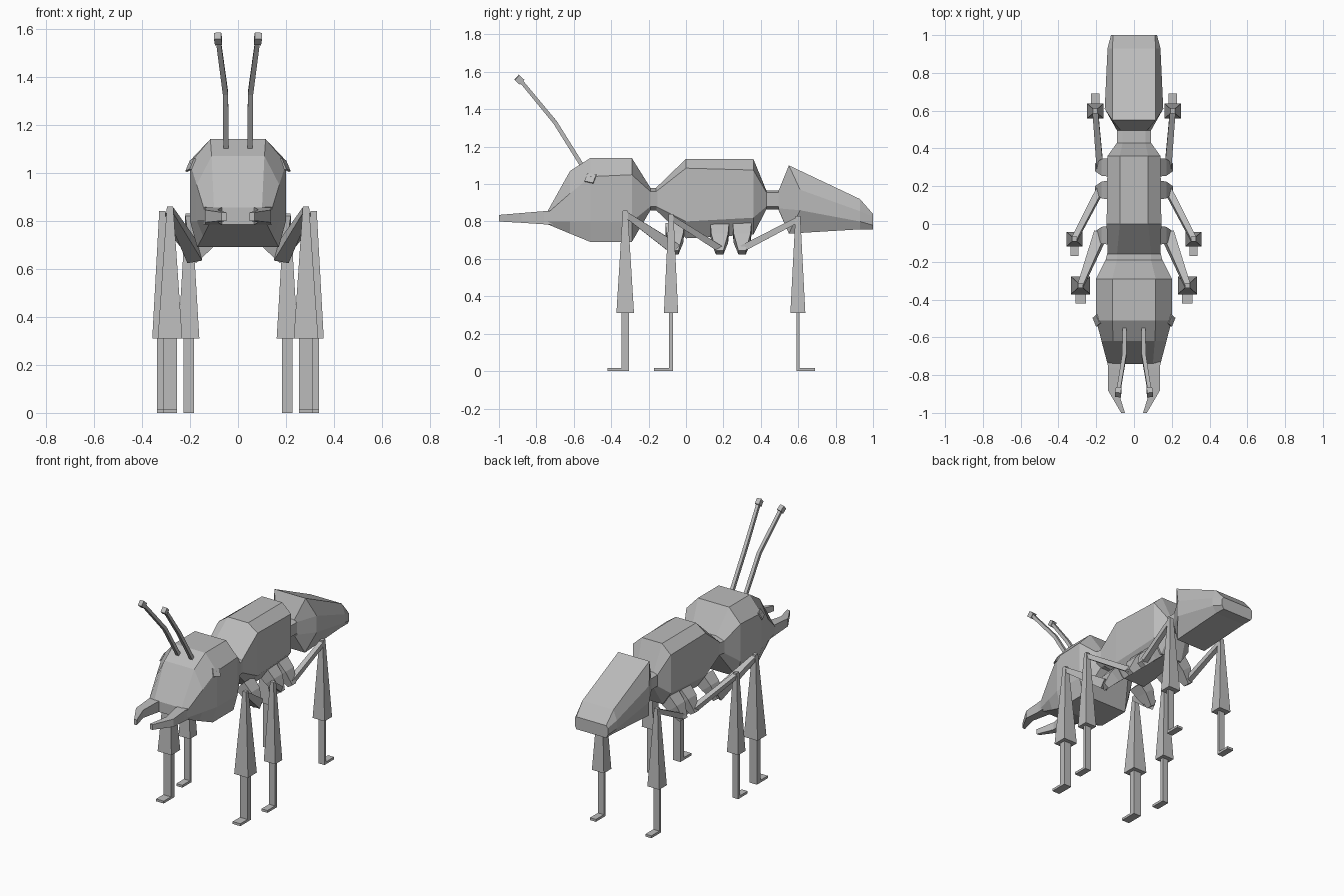
import bpy, bmesh
from mathutils import Vector

grey = bpy.data.materials.new("mid grey")
grey.diffuse_color = (0.5, 0.5, 0.5, 1)


def loft(name, strips, mirror=False):
    """Skin each strip (a list of equal-length vertex rings) and cap both ends."""
    bm = bmesh.new()
    for rings in strips:
        vs = [[bm.verts.new(p) for p in r] for r in rings]
        n = len(vs[0])
        for a, b in zip(vs, vs[1:]):
            for i in range(n):
                bm.faces.new((a[i], a[(i + 1) % n], b[(i + 1) % n], b[i]))
        bm.faces.new(vs[0][::-1])
        bm.faces.new(vs[-1])
    bmesh.ops.recalc_face_normals(bm, faces=bm.faces)
    me = bpy.data.meshes.new(name)
    bm.to_mesh(me)
    bm.free()
    me.materials.append(grey)
    ob = bpy.data.objects.new(name, me)
    bpy.context.collection.objects.link(ob)
    if mirror:
        ob.modifiers.new("mirror", 'MIRROR').use_mirror_merge = False
    return ob


def octagon(y, tw, sw, bw, zt, zu, zl, zb, ys=None):
    """Body section: half widths at top, side, bottom; four heights; side y."""
    ys = y if ys is None else ys
    half = [(tw, y, zt), (sw, ys, zu), (sw, ys, zl), (bw, y, zb)]
    return half + [(-x, yy, z) for x, yy, z in reversed(half)]


def strut(path):
    """Square tube rings along (point, half width x, half depth) entries."""
    pts = [Vector(p[0]) for p in path]
    rings = []
    for i, (_, w, h) in enumerate(path):
        t = (pts[min(i + 1, len(pts) - 1)] - pts[max(i - 1, 0)]).normalized()
        side = Vector((1, 0, 0))
        side = (side - t * side.dot(t)).normalized()
        up = t.cross(side)
        rings.append([pts[i] + side * w * a + up * h * b
                      for a, b in ((-1, -1), (1, -1), (1, 1), (-1, 1))])
    return rings


# body: head, thorax and abdomen
loft("head", [[
    octagon(-0.74, 0.10, 0.14, 0.12, 0.855, 0.845, 0.80, 0.785),
    octagon(-0.62, 0.11, 0.172, 0.145, 1.07, 0.95, 0.80, 0.735),
    octagon(-0.51, 0.115, 0.20, 0.17, 1.14, 1.04, 0.80, 0.69),
    octagon(-0.29, 0.115, 0.20, 0.17, 1.14, 1.05, 0.80, 0.69),
    octagon(-0.19, 0.09, 0.15, 0.11, 0.98, 0.96, 0.88, 0.86),
    octagon(-0.15, 0.09, 0.14, 0.11, 0.98, 0.96, 0.88, 0.86)]])
loft("thorax", [[
    octagon(-0.16, 0.09, 0.14, 0.11, 0.98, 0.96, 0.88, 0.86),
    octagon(0.0, 0.075, 0.145, 0.08, 1.135, 1.085, 0.80, 0.71),
    octagon(0.36, 0.075, 0.14, 0.08, 1.135, 1.075, 0.82, 0.73),
    octagon(0.43, 0.06, 0.09, 0.06, 0.965, 0.955, 0.88, 0.865),
    octagon(0.52, 0.06, 0.09, 0.06, 0.965, 0.955, 0.88, 0.865)]])
loft("abdomen", [[
    octagon(0.495, 0.07, 0.09, 0.07, 0.965, 0.955, 0.87, 0.86),
    octagon(0.55, 0.115, 0.155, 0.11, 1.10, 0.97, 0.86, 0.735, 0.61),
    octagon(0.93, 0.115, 0.14, 0.11, 0.92, 0.855, 0.80, 0.758),
    octagon(1.0, 0.11, 0.122, 0.11, 0.84, 0.825, 0.78, 0.757)]])

# mandibles: tapered, hooked inward at the tip
loft("mandible", [[
    [(xi, y, zb), (xo, y, zb), (xo, y, zt), (xi, y, zt)]
    for y, xi, xo, zb, zt in ((-0.66, 0.055, 0.145, 0.785, 0.86),
                              (-0.76, 0.07, 0.138, 0.785, 0.855),
                              (-0.88, 0.085, 0.138, 0.793, 0.845),
                              (-1.0, 0.048, 0.068, 0.80, 0.835))]], True)

# eyes: thin diamond plates on the head sides
centre = Vector((0.194, -0.51, 1.03))
out = Vector((0.85, -0.25, 0.45)).normalized()
u = Vector((0, 1, 0.55))
u = (u - out * u.dot(out)).normalized()
v = out.cross(u)
loft("eye", [[[centre + out * d + (u * a + v * b) * 0.036
               for a, b in ((1, 0), (0, 1), (-1, 0), (0, -1))]
              for d in (0.0, 0.008)]], True)

# antennae with a small tip knob
loft("antenna", [
    strut([((0.05, -0.55, 1.09), 0.011, 0.011),
           ((0.052, -0.70, 1.33), 0.011, 0.011),
           ((0.083, -0.89, 1.56), 0.010, 0.010)]),
    strut([((0.081, -0.877, 1.545), 0.015, 0.018),
           ((0.085, -0.905, 1.57), 0.015, 0.018)])], True)

# legs: name, knee x y z, coxa y, femur half width, tibia half x y, cone half, foot end y
LEGS = [("front_leg", 0.283, -0.325, 0.86, -0.06, 0.032, 0.028, 0.02, 0.047, -0.42),
        ("middle_leg", 0.315, -0.08, 0.84, 0.18, 0.018, 0.022, 0.01, 0.038, -0.17),
        ("rear_leg", 0.205, 0.598, 0.83, 0.30, 0.018, 0.022, 0.008, 0.04, 0.69)]
for name, x, y, z, cy, fw, tx, ty, cw, fy in LEGS:
    loft(name, [
        strut([((0.09, cy, 0.76), 0.045, 0.05), ((0.14, cy, 0.71), 0.04, 0.045),
               ((0.19, cy, 0.635), 0.02, 0.02)]),                          # coxa
        strut([((0.18, cy, 0.655), fw, fw), ((x, y, z - 0.02), 0.015, 0.015)]),  # femur
        strut([((x, y, z), 0.013, 0.013), ((x, y, 0.31), cw + 0.004, cw)]),  # shin
        strut([((x, y, 0.33), tx, ty), ((x, y, 0.0), tx, ty)]),            # ankle
        strut([((x, y, 0.008), tx, 0.008), ((x, fy, 0.008), tx, 0.008)]),  # foot
    ], True)
